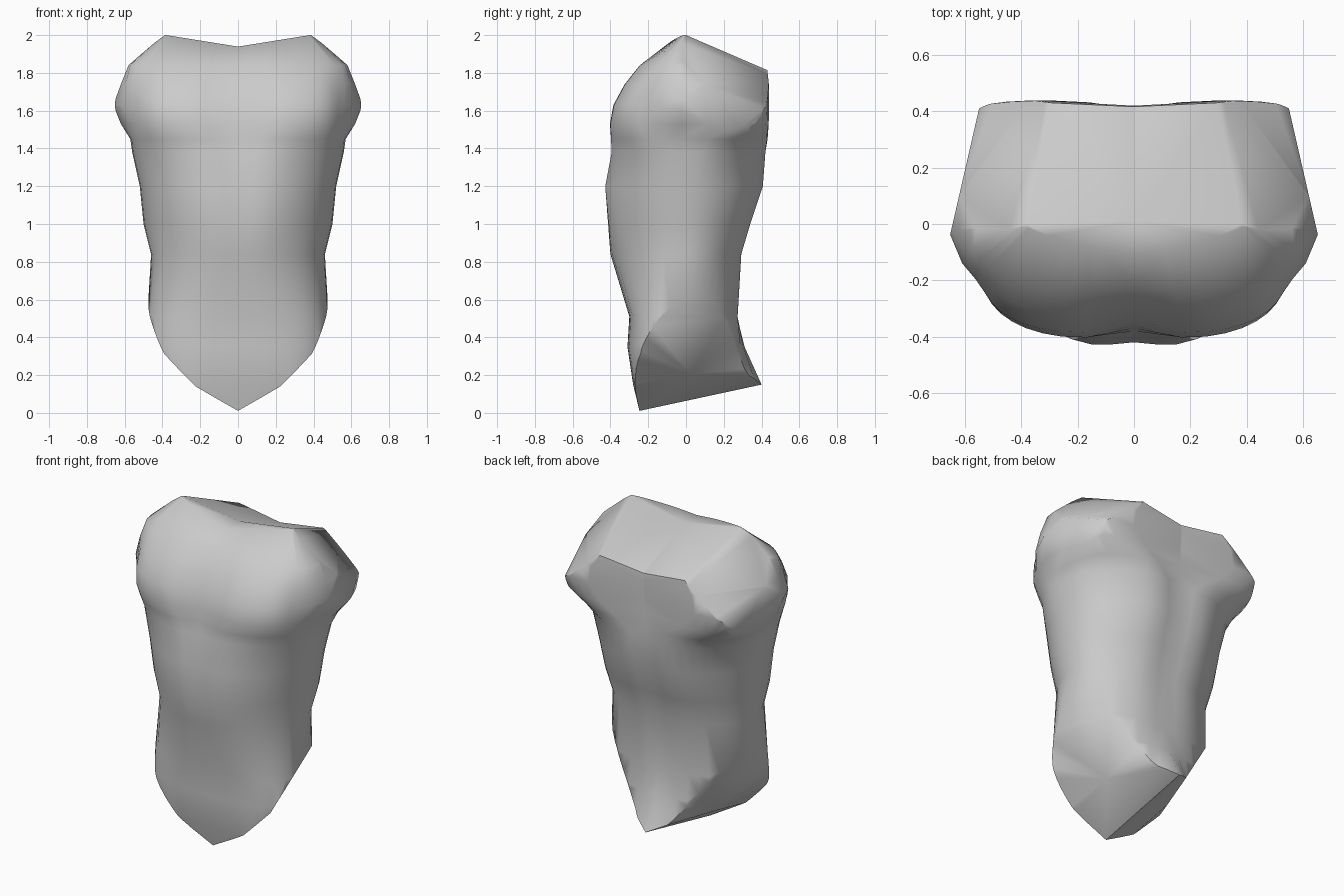
import bpy, bmesh
from math import sin, cos, pi, exp, radians
from mathutils import Vector

cube = bpy.data.objects.get("Cube")
if cube:
    bpy.data.objects.remove(cube)

SEGMENTS = 44

# Cross-sections: height, half width, widest y, front y, back y,
# front and back squareness, front and back groove, shoulder swell
RINGS = [
    (-0.1, 0.46, -0.02, -0.22, 0.34, 0.65, 1, 0, -0.14, 0),
    (0.15, 0.47, -0.02, -0.28, 0.32, 0.65, 1, 0, -0.08, 0),
    (0.35, 0.48, -0.02, -0.31, 0.3, 0.65, 1, 0, -0.01, 0),
    (0.51, 0.48, -0.02, -0.3, 0.29, 0.7, 1, 0, 0.02, 0),
    (0.84, 0.46, 0, -0.41, 0.31, 1, 1, 0.01, 0.02, 0),
    (1, 0.5, 0, -0.43, 0.36, 1, 0.98, 0.02, 0.03, 0),
    (1.2, 0.52, 0, -0.45, 0.43, 0.98, 0.98, 0.03, 0.04, 0),
    (1.38, 0.56, 0, -0.41, 0.44, 0.88, 0.92, 0.03, 0.04, 0),
    (1.45, 0.56, -0.01, -0.41, 0.44, 0.75, 0.65, 0.04, 0.04, 0.01),
    (1.53, 0.56, -0.02, -0.41, 0.44, 0.62, 0.4, 0.05, 0.03, 0.06),
    (1.63, 0.56, -0.02, -0.39, 0.44, 0.58, 0.3, 0.05, 0.03, 0.1),
    (1.74, 0.55, -0.02, -0.33, 0.44, 0.6, 0.3, 0.04, 0.02, 0.07),
    (1.84, 0.52, -0.02, -0.25, 0.43, 0.65, 0.35, 0.02, 0.02, 0.06),
    (2.02, 0.38, 0.02, -0.01, 0.42, 0.7, 0.35, 0, 0, 0),
]


def ring_point(ring, i):
    z, w, mid, front, back, sq_front, sq_back, groove_f, groove_b, swell = ring
    a = 2 * pi * i / SEGMENTS
    s, c = sin(a), cos(a)
    power = sq_front if c > 0 else sq_back
    side = abs(s) ** power * (1 if s > 0 else -1)
    reach = abs(c) ** power
    near_centre = exp(-(w * side / 0.11) ** 2)
    if c > 0:
        y = mid + (front - mid) * reach + groove_f * near_centre
    else:
        y = mid + (back - mid) * reach - groove_b * near_centre
    # The shoulder swells out behind the chest
    ramp = min(1, max(0, (y + 0.22) / 0.15))
    return (w + swell * ramp) * side, y, z


def cut(bm, point, normal, fill=True):
    """Slice off everything on the side the normal points to."""
    geom = bm.verts[:] + bm.edges[:] + bm.faces[:]
    res = bmesh.ops.bisect_plane(bm, geom=geom, dist=1e-5, plane_co=Vector(point),
                                 plane_no=Vector(normal).normalized(), clear_outer=True)
    if fill:
        edges = [e for e in res["geom_cut"]
                 if isinstance(e, bmesh.types.BMEdge) and e.is_boundary]
        bmesh.ops.holes_fill(bm, edges=edges, sides=0)


# Loft the trunk
bm = bmesh.new()
loops = [[bm.verts.new(ring_point(r, i)) for i in range(SEGMENTS)] for r in RINGS]
for low, high in zip(loops, loops[1:]):
    for i in range(SEGMENTS):
        j = (i + 1) % SEGMENTS
        bm.faces.new((low[i], low[j], high[j], high[i]))
bm.faces.new(loops[0][::-1])
bm.faces.new(loops[-1])

# Leg openings: crotch ridge, groin and hip planes
cut(bm, (0, -0.25, 0.01), (0.6, 0.215, -1))
cut(bm, (0.22, -0.25, 0.14), (1.0, 0.215, -1))
cut(bm, (0.46, -0.24, 0.43), (1.7, 0.65, -1))
# Neck slope, collar, rear shoulder slope and arm stump
cut(bm, (0.38, 0, 2.0), (-0.15, 0.4, 1))
cut(bm, (0.38, 0, 2.0), (-0.16, 0, 1))
cut(bm, (0.57, 0, 1.84), (0.84, 0.6, 1))
cut(bm, (0.66, -0.07, 1.6), (0.48, 0.11, 0))
# Keep one half for mirroring
cut(bm, (0, 0, 0), (-1, 0, 0), fill=False)
bmesh.ops.triangulate(bm, faces=[f for f in bm.faces if len(f.verts) > 4])
bmesh.ops.recalc_face_normals(bm, faces=bm.faces[:])

mesh = bpy.data.meshes.new("torso")
bm.to_mesh(mesh)
bm.free()
torso = bpy.data.objects.new("torso", mesh)
bpy.context.collection.objects.link(torso)
mirror = torso.modifiers.new("mirror", "MIRROR")
mirror.use_clip = True

# Plain grey
grey = bpy.data.materials.new("plain grey")
grey.use_nodes = True
colour = (0.6, 0.6, 0.6, 1)
grey.diffuse_color = colour
grey.node_tree.nodes["Principled BSDF"].inputs["Base Color"].default_value = colour
mesh.materials.append(grey)

bpy.context.view_layer.objects.active = torso
torso.select_set(True)
bpy.ops.object.modifier_apply(modifier="mirror")
bpy.ops.object.shade_smooth_by_angle(angle=radians(60))
